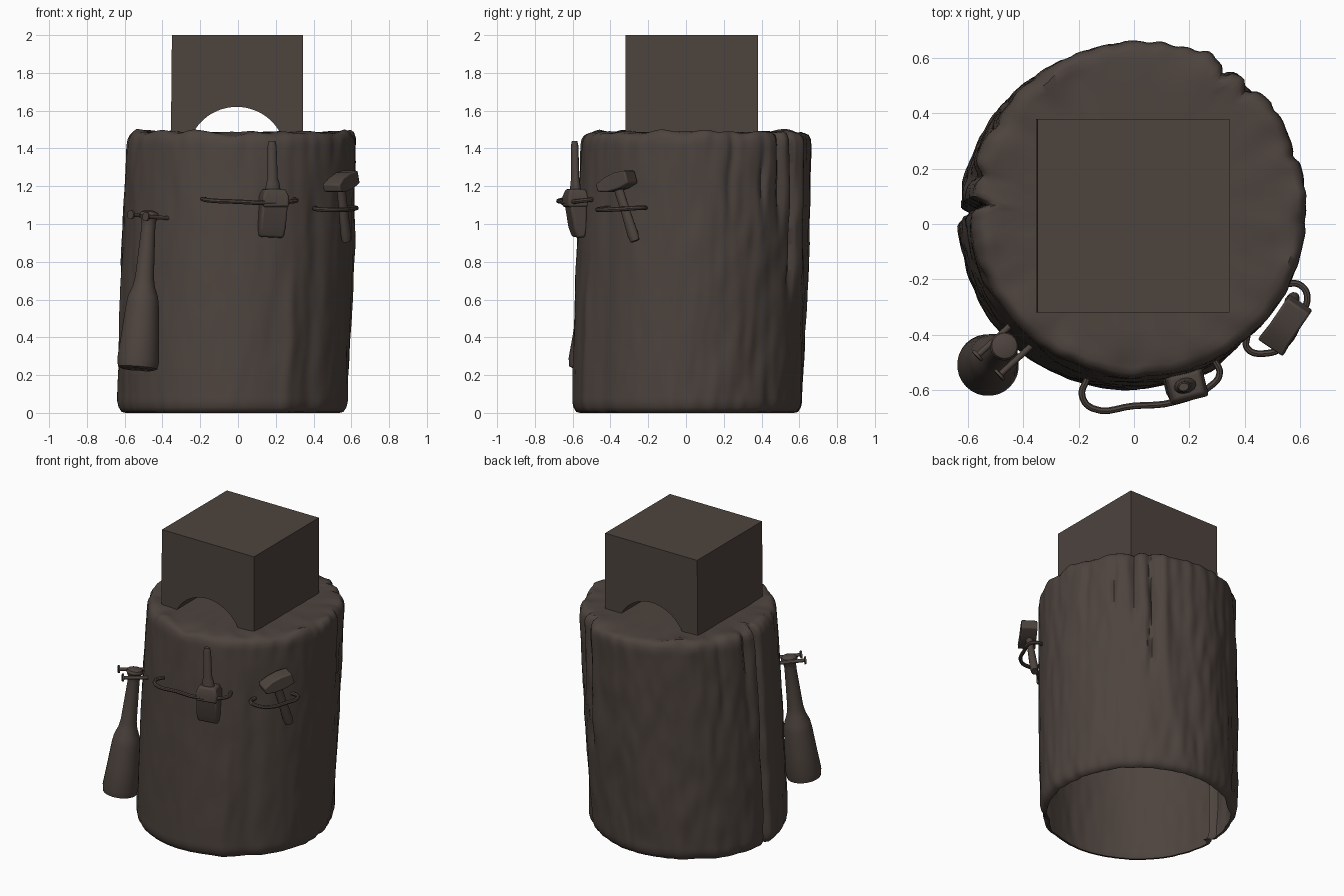
import bpy, bmesh, math
from mathutils import Vector, noise

if "Cube" in bpy.data.objects:
    bpy.data.objects.remove(bpy.data.objects["Cube"])

mat = bpy.data.materials.new("dark brown wood")
mat.diffuse_color = (0.075, 0.057, 0.048, 1)
mat.use_nodes = True
mat.node_tree.nodes["Principled BSDF"].inputs["Base Color"].default_value = mat.diffuse_color


def finish(name, me, angle=40, bevel=0):
    ob = bpy.data.objects.new(name, me)
    bpy.context.collection.objects.link(ob)
    me.materials.append(mat)
    bpy.ops.object.select_all(action='DESELECT')
    ob.select_set(True)
    bpy.context.view_layer.objects.active = ob
    if bevel:
        m = ob.modifiers.new("bevel", 'BEVEL')
        m.width, m.segments = bevel, 2
    bpy.ops.object.shade_smooth_by_angle(angle=math.radians(angle))
    return ob


def skin(name, rings, cap_start=True, cap_end=True, angle=40, bevel=0):
    """Join closed rings of points into a surface."""
    bm = bmesh.new()
    rs = [[bm.verts.new(p) for p in r] for r in rings]
    n = len(rs[0])
    for a, b in zip(rs, rs[1:]):
        for i in range(n):
            j = (i + 1) % n
            bm.faces.new((a[i], a[j], b[j], b[i]))
    if cap_start:
        bm.faces.new(rs[0][::-1])
    if cap_end:
        bm.faces.new(rs[-1])
    bmesh.ops.recalc_face_normals(bm, faces=bm.faces)
    me = bpy.data.meshes.new(name)
    bm.to_mesh(me)
    bm.free()
    return finish(name, me, angle, bevel)


def spindle(name, p, q, profile, ref=(0, 0, 1), sides=20, angle=40, bevel=0):
    """Loft along p-q; profile rows are (t, half width along ref, half depth)."""
    p, q, ref = Vector(p), Vector(q), Vector(ref)
    d = (q - p).normalized()
    u = (ref - d * ref.dot(d)).normalized()
    v = d.cross(u)
    k = math.sqrt(2) if sides == 4 else 1      # four sides: square corners
    rings = []
    for t, a, b in profile:
        c = p.lerp(q, t)
        rings.append([c + u * a * k * math.cos(w) + v * b * k * math.sin(w)
                      for w in (2 * math.pi * (i + .5) / sides for i in range(sides))])
    return skin(name, rings, angle=angle, bevel=bevel)


def strap(name, pts, r):
    """Round bar following a path."""
    cu = bpy.data.curves.new(name, 'CURVE')
    cu.dimensions, cu.bevel_depth, cu.bevel_resolution = '3D', r, 2
    cu.use_fill_caps = True
    s = cu.splines.new('BEZIER')
    s.resolution_u = 5
    s.bezier_points.add(len(pts) - 1)
    for bp, c in zip(s.bezier_points, pts):
        bp.co = c
        bp.handle_left_type = bp.handle_right_type = 'AUTO'
    tmp = bpy.data.objects.new(name + "_path", cu)
    me = bpy.data.meshes.new_from_object(tmp)
    bpy.data.objects.remove(tmp)
    finish(name, me)


# --- stump: leaning hollow trunk, open underneath, with bark cracks
CRACKS = [  # angle, half width, depth, lowest z, highest z
    (178, 1.6, 0.06, -1, 2), (168, 2.5, 0.025, .8, 2), (58, 1.6, 0.035, .6, 2),
    (48, 2.0, 0.025, .9, 2), (36, 1.5, 0.02, .95, 1.5), (66, 3.5, -0.02, .5, 2),
    (150, 2, 0.015, .9, 2), (-62, 4, -0.012, -1, .8), (-48, 5, 0.012, -1, 1.3),
    (18, 2, 0.012, .9, 2)]


def crack(deg, z):
    s = 0
    for a, w, d, lo, hi in CRACKS:
        wob = 1.5 * noise.noise((a, z * 4, 0))
        da = (deg - a - wob + 180) % 360 - 180
        fade = max(0, min(1, (z - lo) * 4)) * max(0, min(1, (hi - z) * 4))
        s += d * fade * math.exp(-(da / w) ** 2)
    return s


def bark(deg, z, scale, lift=0.0):
    a = math.radians(deg)
    c, s, t = math.cos(a), math.sin(a), z / 1.5
    rough = 0.4 + 0.6 * max(0, min(1, s + 0.7)) + max(0, z - 1.3) * 2
    r = 0.607 + 0.007 * math.sin(t * math.pi)
    r += 0.011 * rough * noise.noise((c * 4, s * 4, z * 2))
    r += 0.009 * rough * noise.noise((c * 11, s * 11, z * 5))
    r -= crack(deg, z)
    r *= scale
    bump = lift * noise.noise((c * 5 + 9, s * 5, scale * 6))
    return (-0.03 + 0.05 * t + r * c, 0.005 + 0.05 * t + r * s, z + bump)


N = 240
levels = [(0.0, .93, 0), (.005, .965, 0), (.03, .99, 0)]
levels += [(.06 + 1.36 * i / 60, 1, 0) for i in range(61)]
levels += [(1.45, .995, .01), (1.475, .975, .02), (1.488, .94, .025), (1.488, .89, .02),
           (1.487, .82, .012), (1.486, .7, .004), (1.486, .4, 0), (1.486, .05, 0)]
skin("stump", [[bark(i * 360 / N, *lv) for i in range(N)] for lv in levels],
     cap_start=False, angle=50)

# --- block on top, arched underneath from front to back
R, CZ = 0.262, 1.358
arc = [(R * math.cos(w), CZ + R * math.sin(w))
       for w in (math.radians(28 + 124 * i / 24) for i in range(25))]
outline = [(-.355, 1.48), (-.35, 2.0), (.345, 2.0), (.345, 1.48)] + [(x - .007, z) for x, z in arc]
skin("arched_block", [[(x, y, z) for x, z in outline] for y in (-.32, .38)], angle=30)

# --- mallet hanging on two nails
spindle("mallet", (-.532, -.515, .23), (-.468, -.44, 1.07),
        [(0, .085, .085), (.01, .105, .105), (.06, .112, .112), (.22, .1, .1), (.40, .088, .088),
         (.46, .08, .08), (.52, .06, .06), (.58, .05, .05), (.75, .043, .043), (.90, .037, .037),
         (.94, .04, .04), (.97, .052, .052), (.99, .046, .046), (1, .025, .025)],
        ref=(1, 0, 0), sides=28)
for k, (x, y, z) in enumerate([(-.44, -.36, 1.04), (-.36, -.43, 1.03)]):
    spindle(f"nail_{k + 1}", (x, y, z), (x - .13, y - .12, z + .01),
            [(0, .011, .011), (.93, .011, .011), (.94, .025, .025), (1, .025, .025)], sides=10)

# --- front strap holding a short chisel
strap("front_strap", [(-.17, -.56, 1.13), (-.188, -.62, 1.132), (-.15, -.667, 1.125),
                      (.0, -.658, 1.118), (.14, -.645, 1.112), (.285, -.58, 1.12),
                      (.31, -.54, 1.125), (.29, -.49, 1.13)], .012)
side = (1, .25, 0)
spindle("chisel_handle", (.185, -.585, 1.16), (.18, -.59, 1.44),
        [(0, .045, .03), (.2, .036, .025), (.3, .027, .021), (.9, .024, .02), (1, .018, .014)],
        ref=side, sides=12)
spindle("chisel_collar", (.19, -.585, 1.09), (.19, -.585, 1.185),
        [(0, .07, .055), (.6, .07, .055), (1, .055, .042)], ref=side, sides=4, bevel=.01)
spindle("chisel_blade", (.175, -.568, .93), (.188, -.585, 1.11),
        [(0, .066, .022), (.3, .07, .036), (1, .07, .045)], ref=side, sides=4, bevel=.012)

# --- right strap holding a small hammer
strap("right_strap", [(.555, -.215, 1.085), (.60, -.22, 1.085), (.627, -.26, 1.085),
                      (.605, -.33, 1.08), (.55, -.435, 1.075), (.48, -.468, 1.075),
                      (.41, -.45, 1.08), (.41, -.40, 1.085)], .012)
spindle("hammer_handle", (.575, -.27, .91), (.54, -.375, 1.24),
        [(0, .027, .022), (.1, .032, .026), (.5, .027, .022), (1, .027, .022)],
        ref=(.6, .75, 0), sides=12)
spindle("hammer_head", (.495, -.445, 1.19), (.60, -.29, 1.25),
        [(0, .02, .055), (.3, .04, .05), (.65, .045, .05), (1, .035, .05)],
        ref=(0, 0, 1), sides=4, bevel=.008)
